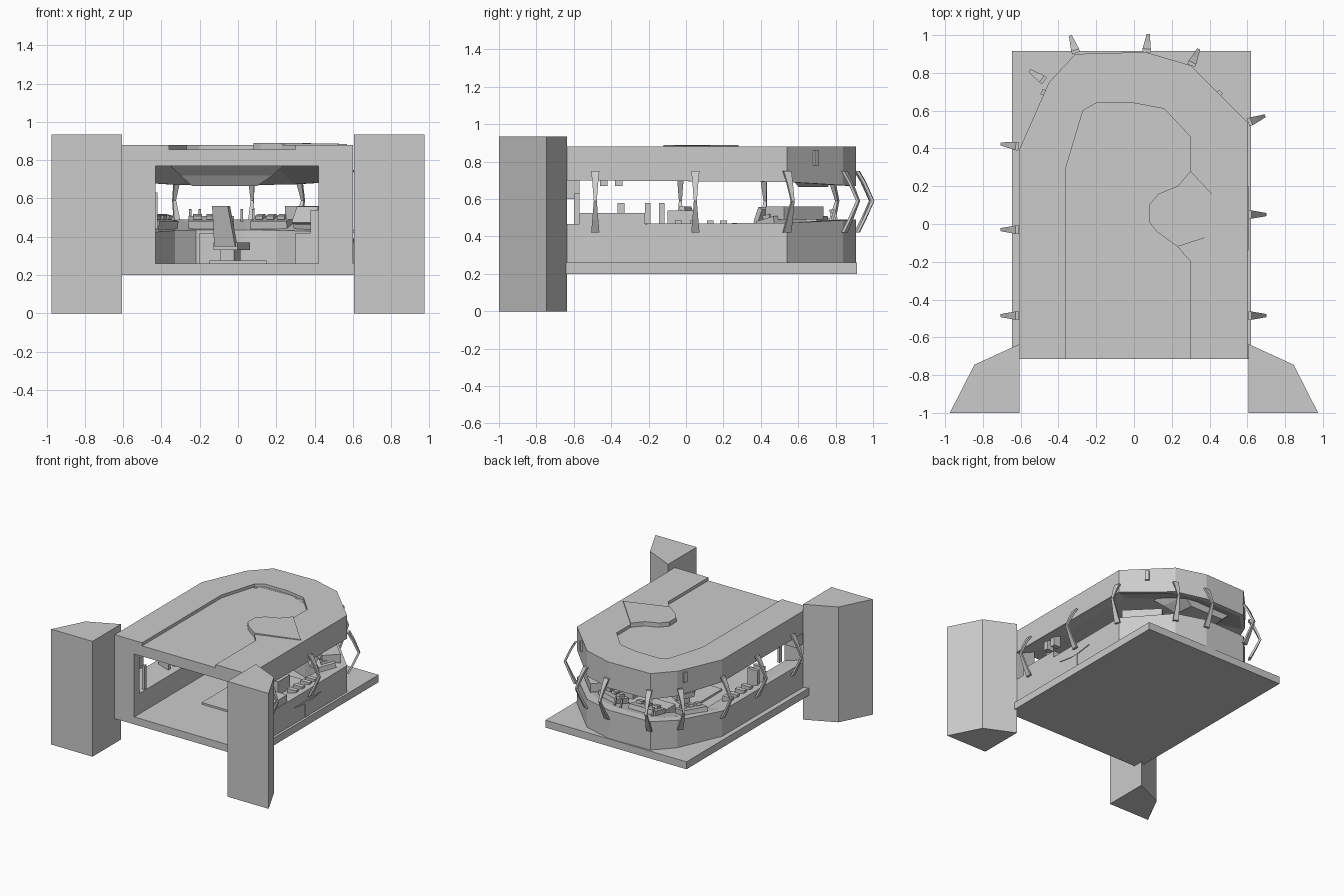
import bpy, bmesh, math
from mathutils import Vector, Matrix

if "Cube" in bpy.data.objects:
    bpy.data.objects.remove(bpy.data.objects["Cube"], do_unlink=True)


# helpers
def loft(name, rings):
    """Closed solid through rings of equal point count, capped at both ends."""
    bm = bmesh.new()
    loops = [[bm.verts.new(p) for p in ring] for ring in rings]
    n = len(loops[0])
    for a, b in zip(loops, loops[1:]):
        for i in range(n):
            j = (i + 1) % n
            bm.faces.new((a[i], a[j], b[j], b[i]))
    bm.faces.new(loops[0])
    bm.faces.new(loops[-1])
    bmesh.ops.recalc_face_normals(bm, faces=bm.faces)
    mesh = bpy.data.meshes.new(name)
    bm.to_mesh(mesh)
    bm.free()
    obj = bpy.data.objects.new(name, mesh)
    bpy.context.collection.objects.link(obj)
    return obj


def prism(name, outline, z0, z1):
    return loft(name, [[(x, y, z) for x, y in outline] for z in (z0, z1)])


def box(name, x, y, z):
    return prism(name, [(x[0], y[0]), (x[1], y[0]), (x[1], y[1]), (x[0], y[1])], *z)


def turned_box(name, centre, size, turn=0, tilt=0):
    hx, hy, hz = (s / 2 for s in size)
    obj = box(name, (-hx, hx), (-hy, hy), (-hz, hz))
    obj.matrix_world = (Matrix.Translation(centre) @ Matrix.Rotation(math.radians(turn), 4, "Z")
                        @ Matrix.Rotation(math.radians(tilt), 4, "X"))
    return obj


def band(name, section):
    """Sweep a section (0 = outer edge, 1 = inner edge) round the curved plan."""
    rings = []
    for o, i in zip(OUTER, INNER):
        back = max(0, (o[1] - 0.4) / 0.5)
        rings.append([(o[0] + (i[0] - o[0]) * t, o[1] + (i[1] - o[1]) * t, z + rise * back)
                      for t, z, rise in section])
    return loft(name, rings)


FRONT = -0.715
OUTER = [(-.605, FRONT), (-.605, .4), (-.45, .75), (-.31, .9),
         (.06, .91), (.3, .84), (.6, .54), (.6, FRONT)]
INNER = [(-.43, FRONT), (-.43, .33), (-.33, .53), (-.22, .62),
         (.04, .63), (.2, .57), (.42, .4), (.42, FRONT)]

# corner pillars
for side, label in ((-1, "right"), (1, "left")):
    prism(label + "_pillar",
          [(side * .975, -1), (side * .605, -1), (side * .605, -.635), (side * .845, -.745)], 0, .935)

# floor and low platform
box("floor_slab", (-.645, .62), (FRONT, .915), (.2, .26))
box("floor_platform", (-.15, .15), (-.25, .3), (.26, .275))

# lower wall with worktop, and hanging fascia with sloped soffit
band("lower_wall", [(0, .255, 0), (0, .465, .025), (.25, .465, .025), (1, .425, .01), (1, .255, 0)])
band("roof_fascia", [(0, .7, -.03), (0, .856, 0), (1, .856, 0), (1, .77, 0), (.12, .7, -.03)])
prism("ceiling", INNER, .77, .855)

# raised roof surround with a curved tongue into the sunken panel
RECESS = [(-.36, FRONT), (-.36, .3), (-.27, .6), (-.2, .64), (0, .64), (.16, .61), (.3, .46),
          (.3, .28), (.23, .2), (.13, .16), (.08, .1), (.08, .01), (.12, -.04),
          (.23, -.12), (.3, -.2), (.3, FRONT)]
prism("roof_surround", OUTER + RECESS[::-1], .855, .88)
tongue = [(.3, .28), *RECESS[8:14], (.57, -.01)]
loft("roof_tongue", [[(x, y, .857) for x, y in tongue],
                     [(x, y, .89 - .018 * max(0, x - .3)) for x, y in tongue]])

# front panels beside the opening
box("right_front_panel", (-.605, -.43), (FRONT, -.65), (.26, .772))
box("left_front_panel", (.42, .6), (FRONT, -.65), (.26, .772))

# bent struts, slim at the elbow
STRUTS = [(-.605, -.485, 180), (-.605, -.03, 180), (-.605, .41, 172), (-.47, .755, 145),
          (-.305, .9, 108), (.065, .905, 84), (.3, .835, 65), (.6, .535, 22),
          (.6, .05, 0), (.6, -.485, 0)]
for k, (x, y, angle) in enumerate(STRUTS):
    rings = []
    for z, reach, half in ((.75, .005, .022), (.69, .04, .016), (.59, .085, .008),
                           (.49, .04, .016), (.42, .005, .022)):
        rings.append([(reach, -half, z), (reach + .017, -half, z),
                      (reach + .017, half, z), (reach, half, z)])
    strut = loft(f"strut_{k + 1}", rings)
    strut.matrix_world = Matrix.Translation((x, y, 0)) @ Matrix.Rotation(math.radians(angle), 4, "Z")

# small lamps on the angled fascia
turned_box("left_fascia_lamp", (.45, .69, .82), (.03, .03, .08), -45)
turned_box("right_fascia_lamp", (-.475, .695, .82), (.03, .03, .08), 66)

# folding ledge on the outer left wall
prism_points = [(-.14, .39), (.2, .39), (.06, .37), (0, .37)]
loft("side_ledge", [[(x, y, z) for y, z in prism_points] for x in (.59, .606)])
box("ledge_post", (.59, .604), (0, .06), (.26, .37))

# raised cabinet and instruments on the side worktops
box("left_cabinet", (.45, .595), (-.57, -.22), (.43, .525))
box("cabinet_instrument", (.5, .55), (-.365, -.33), (.52, .58))
box("right_post", (-.44, -.42), (-.6, -.57), (.44, .63))
box("right_hanging_box", (-.59, -.45), (-.65, -.57), (.6, .7))
for y in (-.205, -.13):
    box("side_screen", (-.56, -.47), (y - .014, y + .014), (.44, .58))
for side in (-1, 1):
    for y in (-.04, .04, .13, .2):
        box("side_key_block", (side * .52 - .04, side * .52 + .04), (y - .018, y + .018), (.44, .485))
    for y in (-.44, -.36):
        box("ceiling_fitting", (side * .46 - .03, side * .46 + .03), (y - .02, y + .02), (.67, .76))

# rear worktop: tilted monitors, key panels and knobs
for x, y, turn, width in ((-.42, .53, 60, .2), (-.14, .7, 0, .24), (.18, .67, -18, .2), (.42, .51, -45, .24)):
    turned_box("monitor_desk", (x, y, .47), (width, .13, .05), turn, 12)
    facing = Matrix.Rotation(math.radians(turn), 3, "Z")
    for step in (-1, 0, 1):
        spot = Vector((x, y, .505)) + facing @ Vector((step * width * .3, -.02, 0))
        turned_box("desk_key", spot, (width * .2, .05, .02), turn, 12)
turned_box("left_rear_housing", (.4, .58, .525), (.3, .14, .07), -45)
turned_box("left_rear_screen", (.36, .44, .51), (.16, .03, .09), -45, -25)
for x, y in ((-.25, .78), (-.2, .79), (.02, .8), (.08, .79)):
    turned_box("control_lever", (x, y, .51), (.012, .012, .07), 0, 15)

# overhead instrument pod
loft("ceiling_pod", [
    [(-.36, .5, .775), (.24, .5, .775), (.2, .8, .775), (-.32, .8, .775)],
    [(-.3, .56, .72), (.18, .56, .72), (.16, .78, .72), (-.28, .78, .72)],
    [(-.24, .6, .665), (.1, .6, .665), (.08, .76, .665), (-.22, .76, .665)]])

# pilot chair and crew seats
def chair(name, x, y, turn):
    place = Matrix.Translation((x, y, 0)) @ Matrix.Rotation(math.radians(turn), 4, "Z")
    parts = [box(name + "_base", (-.04, .04), (-.04, .04), (.26, .33)),
             box(name + "_cushion", (-.07, .07), (-.06, .09), (.33, .37)),
             loft(name + "_back", [[(-.06, -.07, .35), (.06, -.07, .35), (.06, -.04, .35), (-.06, -.04, .35)],
                                   [(-.045, -.13, .56), (.045, -.13, .56), (.045, -.1, .56), (-.045, -.1, .56)]])]
    for part in parts:
        part.matrix_world = place


chair("pilot_chair", -.04, .1, -25)
box("centre_console", (-.2, -.02), (.42, .63), (.26, .42))
box("left_crew_bench", (.3, .43), (-.1, .25), (.26, .42))
box("left_bench_back", (.38, .43), (-.1, .05), (.42, .54))
